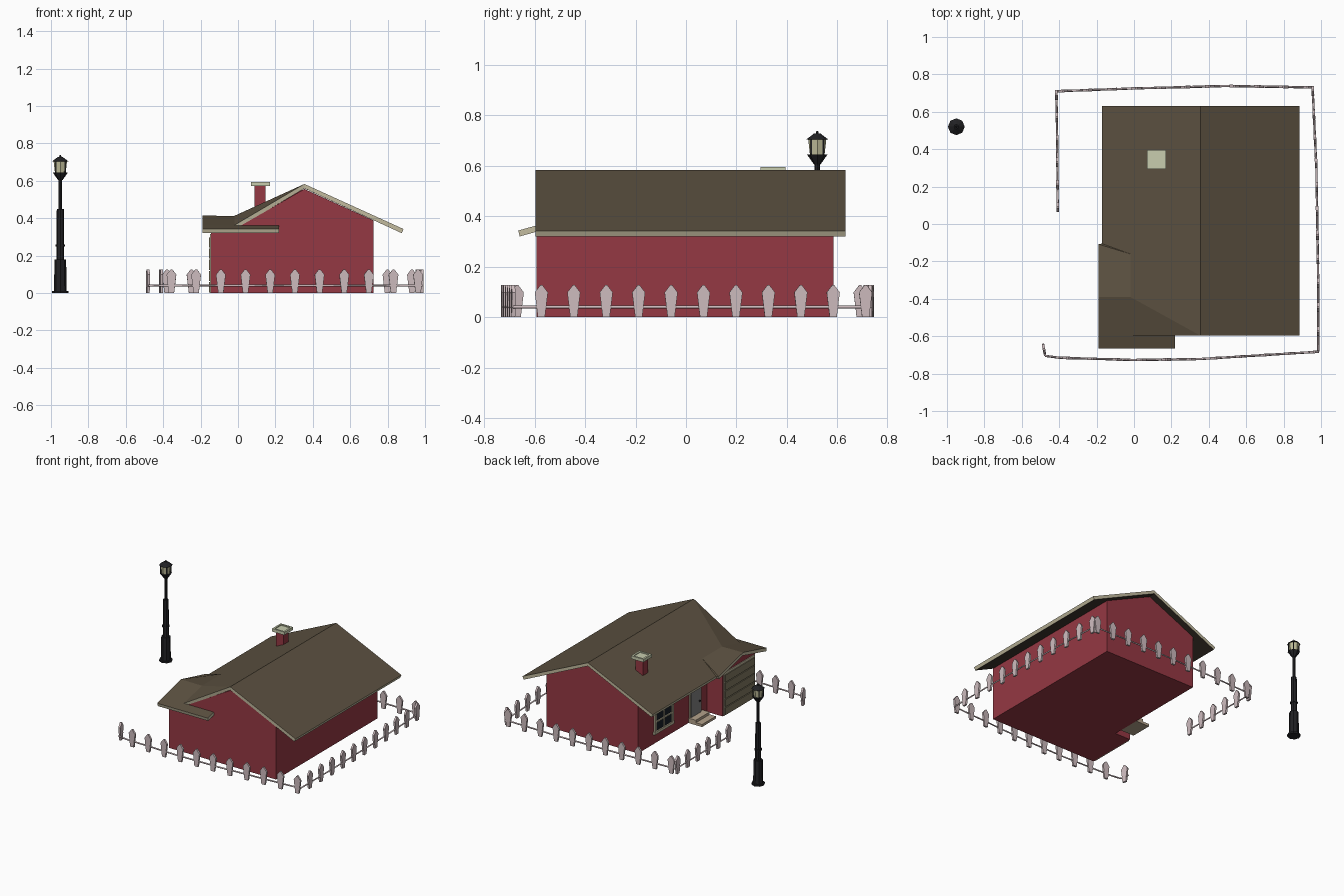
import bpy, math
from mathutils import Vector

if "Cube" in bpy.data.objects:
    bpy.data.objects.remove(bpy.data.objects["Cube"])


def mat(name, r, g, b):
    m = bpy.data.materials.new(name)
    m.diffuse_color = (r ** 2.2, g ** 2.2, b ** 2.2, 1)
    m.use_nodes = True
    m.node_tree.nodes["Principled BSDF"].inputs["Base Color"].default_value = m.diffuse_color
    return m


RED = mat("red_siding", .58, .23, .27)
BROWN = mat("roof_brown", .36, .32, .26)
DARK = mat("soffit_dark", .24, .21, .18)
CREAM = mat("trim_cream", .76, .73, .62)
PALE = mat("cap_pale", .78, .80, .68)
DOOR = mat("garage_door_tan", .50, .47, .38)
GREY = mat("door_grey", .50, .50, .50)
GLASS = mat("window_dark", .12, .14, .17)
STONE = mat("step_stone", .70, .63, .54)
PICKET = mat("picket_pink_grey", .80, .73, .74)
BLACK = mat("lamp_black", .15, .15, .16)
LIGHT = mat("lantern_glass", .75, .74, .60)


def mesh(name, verts, faces, *mats):
    me = bpy.data.meshes.new(name)
    me.from_pydata(verts, [], faces)
    for m in mats:
        me.materials.append(m)
    ob = bpy.data.objects.new(name, me)
    bpy.context.collection.objects.link(ob)
    return ob


def loft(name, a, b, m):
    """Closed solid between two outlines with the same point count."""
    n = len(a)
    sides = [(i, (i + 1) % n, n + (i + 1) % n, n + i) for i in range(n)]
    return mesh(name, list(a) + list(b),
                [tuple(range(n))[::-1], tuple(range(n, 2 * n))] + sides, m)


def box(name, x0, x1, y0, y1, z0, z1, m):
    ring = [(x0, y0), (x1, y0), (x1, y1), (x0, y1)]
    return loft(name, [(x, y, z0) for x, y in ring], [(x, y, z1) for x, y in ring], m)


# House walls: gabled body and garage bump-out
def gable(y, left):
    return [(-.02, y, 0), (.725, y, 0), (.725, y, .388), (.355, y, .556), (-.02, y, left)]


loft("house_walls", gable(.585, .388), gable(-.593, .34), RED)
side = [(-.593, 0), (-.593, .338), (-.39, .388), (-.215, .35), (-.215, 0)]
loft("garage_walls", [(-.145, y, z) for y, z in side], [(-.01, y, z) for y, z in side], RED)

# Roof sheet: main gable, garage gable and front skirt, thickened downward
rv = [(.355, -.597, .583), (.355, .632, .583), (.885, .632, .342), (.885, -.597, .342),
      (-.172, .632, .343), (-.172, -.105, .343), (-.02, -.16, .412), (-.02, -.39, .412),
      (-.02, -.597, .362), (-.19, -.108, .345), (-.19, -.39, .414), (-.19, -.597, .362),
      (-.19, -.665, .343), (.22, -.597, .362), (.22, -.665, .343)]
rf = [(0, 3, 2, 1), (0, 1, 4, 5, 6, 7), (0, 7, 8), (5, 9, 6), (6, 9, 10, 7),
      (7, 10, 11, 8), (8, 11, 12, 14, 13)]
roof = mesh("roof", rv, rf, BROWN, DARK, CREAM)
for p in roof.data.polygons:
    if p.normal.z < 0:
        p.flip()
roof.data.update()
sol = roof.modifiers.new("thickness", 'SOLIDIFY')
sol.thickness, sol.offset = .024, -1
sol.material_offset, sol.material_offset_rim = 1, 2

# Chimney with rimmed cap
box("chimney", .088, .148, .315, .375, .40, .575, RED)
box("chimney_cap", .07, .17, .295, .395, .572, .588, PALE)
for i, (a, b, c, d) in enumerate([(.07, .17, .295, .308), (.07, .17, .382, .395),
                                  (.07, .083, .308, .382), (.157, .17, .308, .382)]):
    box("chimney_cap_rim_%d" % i, a, b, c, d, .588, .594, PALE)

# Garage door: frame and horizontal panels
box("garage_door", -.150, -.145, -.585, -.228, 0, .315, CREAM)
for i in range(5):
    box("garage_panel_%d" % i, -.156, -.148, -.575, -.238, .004 + i * .06, .058 + i * .06, DOOR)

# Entry door
box("door_frame", -.027, -.018, -.140, -.005, .03, .25, CREAM)
box("door_leaf", -.032, -.025, -.128, -.017, .035, .238, GREY)
box("door_knob", -.039, -.031, -.116, -.106, .12, .13, BLACK)

# Entry steps
box("step_lower", -.13, -.02, -.16, 0, 0, .018, STONE)
box("step_upper", -.08, -.02, -.16, 0, .018, .036, STONE)

# Side window with frame and muntins
box("window_glass", -.026, -.018, .20, .39, .085, .235, GLASS)
for n, y0, y1, z0, z1 in [("top", .19, .40, .225, .243), ("bottom", .18, .41, .07, .09),
                          ("left", .19, .207, .09, .225), ("right", .383, .40, .09, .225),
                          ("muntin_v", .29, .30, .09, .225), ("muntin_h", .207, .383, .153, .163)]:
    box("window_" + n, -.034, -.02, y0, y1, z0, z1, CREAM)

# Fence: pointed pickets spaced along each run, on one thin rail
OUTLINE = [(-.014, 0), (.014, 0), (.026, .098), (.004, .127), (-.004, .127), (-.026, .098)]


def along(pts, d):
    for a, b in zip(pts, pts[1:]):
        length = (b - a).length
        if d <= length or b is pts[-1]:
            return a + (b - a) * (d / length), (b - a).normalized()
        d -= length


def fence(name, pts, start, step, count):
    pts = [Vector(p) for p in pts]
    cu = bpy.data.curves.new(name + "_rail", 'CURVE')
    cu.dimensions = '3D'
    cu.bevel_depth, cu.bevel_resolution, cu.use_fill_caps = .006, 0, True
    sp = cu.splines.new('POLY')
    sp.points.add(len(pts) - 1)
    for q, p in zip(sp.points, pts):
        q.co = (p.x, p.y, .04, 1)
    cu.materials.append(PICKET)
    bpy.context.collection.objects.link(bpy.data.objects.new(name + "_rail", cu))
    for i in range(count):
        c, t = along(pts, start + i * step)
        n = Vector((t.y, -t.x)) * .007
        ring = [(c + t * u, z) for u, z in OUTLINE]
        loft("%s_picket_%d" % (name, i), [(*(p - n), z) for p, z in ring],
             [(*(p + n), z) for p, z in ring], PICKET)


fence("fence_stub", [(-.487, -.64), (-.475, -.705)], .03, .1, 1)
fence("fence_front", [(-.475, -.705), (-.4, -.715), (0, -.727), (.35, -.722), (.985, -.683)],
      .12, .132, 11)
fence("fence_right", [(.985, -.683), (.985, -.3), (.975, .3), (.955, .73)], .11, .1285, 11)
fence("fence_back", [(.955, .73), (.5, .738), (0, .725), (-.41, .71)], .025, .131, 11)
fence("fence_left", [(-.415, .71), (-.41, .4), (-.408, .08)], .02, .12, 6)

# Street lamp: stacked octagonal sections
for n, z0, z1, r0, r1, m in [
        ("foot", 0, .012, .045, .045, BLACK), ("base", .012, .18, .034, .031, BLACK),
        ("shaft", .18, .45, .021, .019, BLACK), ("collar", .25, .26, .026, .026, BLACK),
        ("pole", .45, .61, .010, .010, BLACK), ("cradle", .605, .645, .013, .041, BLACK),
        ("lantern", .645, .705, .029, .036, LIGHT), ("hood", .703, .728, .045, .012, BLACK),
        ("finial", .728, .738, .006, .003, BLACK)]:
    bpy.ops.mesh.primitive_cone_add(vertices=8, radius1=r0, radius2=r1, depth=z1 - z0,
                                    location=(-.95, .52, (z0 + z1) / 2))
    ob = bpy.context.object
    ob.name = "lamp_" + n
    ob.data.materials.append(m)
for i in range(4):
    a = math.pi / 4 + i * math.pi / 2
    x, y = -.95 + .034 * math.cos(a), .52 + .034 * math.sin(a)
    box("lamp_bar_%d" % i, x - .003, x + .003, y - .003, y + .003, .64, .708, BLACK)
